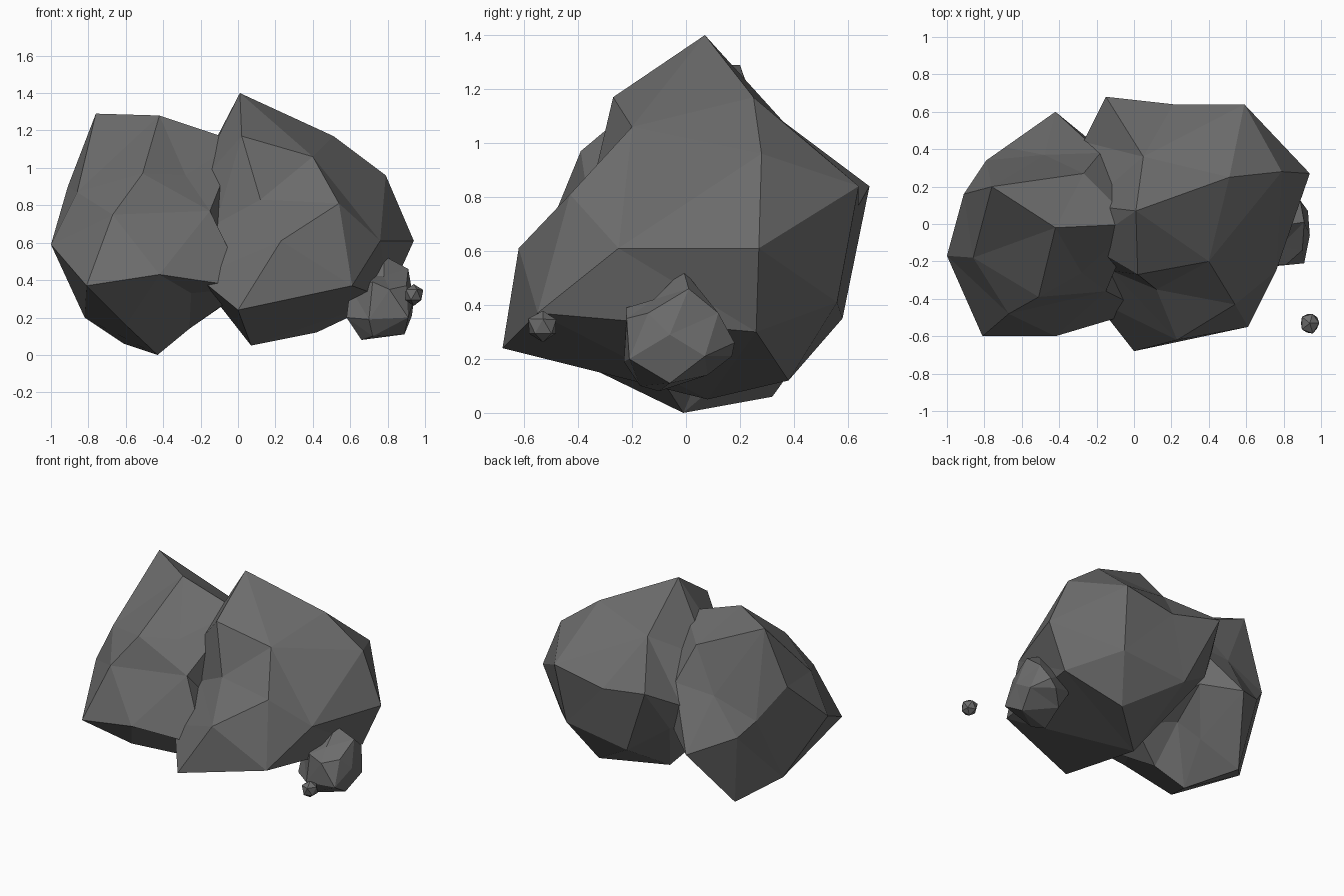
import bpy
import bmesh
import random
from mathutils import Vector

default_cube = bpy.data.objects.get("Cube")
if default_cube:
    bpy.data.objects.remove(default_cube, do_unlink=True)

# One stone colour for everything
stone = bpy.data.materials.new("dark grey stone")
stone.use_nodes = True
grey = (.15, .15, .15, 1)
stone.diffuse_color = grey
shader = stone.node_tree.nodes["Principled BSDF"]
shader.inputs["Base Color"].default_value = grey
shader.inputs["Roughness"].default_value = .9


def finish(name, bm):
    """Turn a bmesh into a flat shaded stone object."""
    bmesh.ops.recalc_face_normals(bm, faces=bm.faces)
    mesh = bpy.data.meshes.new(name)
    bm.to_mesh(mesh)
    bm.free()
    mesh.materials.append(stone)
    rock = bpy.data.objects.new(name, mesh)
    bpy.context.scene.collection.objects.link(rock)
    return rock


def chiselled_rock(name, centre, corners):
    """Join the corners as a ball around the centre, then move each
    one to its true distance, so hollows are kept as well as peaks."""
    bm = bmesh.new()
    centre = Vector(centre)
    true_place = {}
    for corner in map(Vector, corners):
        vert = bm.verts.new((corner - centre).normalized())
        true_place[vert] = corner
    bmesh.ops.convex_hull(bm, input=bm.verts)
    for vert, corner in true_place.items():
        vert.co = corner
    return finish(name, bm)


# Large boulder on the +x side, with the highest peak
chiselled_rock(
    "tall_boulder",
    centre=(.3, 0, .6),
    corners=[
        # crown
        (.01, .07, 1.4), (.02, -.27, 1.17), (.51, .25, 1.17),
        (.4, -.2, 1.06), (.05, .36, 1.08), (.79, .28, .96),
        # girth
        (.94, .27, .61), (.76, -.25, .61), (.54, -.43, .81),
        (.23, -.62, .61), (.59, .64, .84), (-.15, .68, .84),
        (.21, .64, .77), (.12, -.35, .83),
        # side hidden by the other boulder
        (-.25, .1, .9), (-.25, -.11, .87), (-.27, .44, .7),
        (-.12, -.25, .7), (-.2, .47, .53),
        # underside
        (.61, -.55, .37), (0, -.68, .24), (-.22, -.4, .42),
        (.06, .58, .35), (.55, .56, .41), (.8, .26, .3),
        (.42, .38, .12), (.07, .08, .05),
    ],
)

# Large boulder on the -x side, leaning into the tall one
chiselled_rock(
    "wide_boulder",
    centre=(-.45, 0, .6),
    corners=[
        # crown
        (-.76, .2, 1.29), (-.42, -.02, 1.28), (-.27, .27, 1.07),
        (-.51, -.39, .97), (0, 0, 1.14), (-.91, .16, .9),
        # girth
        (-.86, -.18, .87), (-1, -.17, .59), (-.67, -.48, .75),
        (-.79, .34, .69), (-.42, .6, .45), (-.48, .37, .8),
        (-.28, -.26, .96), (-.15, -.36, .77), (-.69, .41, .57),
        (-.18, .38, .82), (-.2, .42, .5),
        # underside
        (-.81, -.6, .37), (-.42, -.6, .43), (.05, -.46, .36),
        (-.82, .08, .2), (-.61, .32, .06), (-.43, -.01, 0),
        (-.6, -.34, .16), (-.35, .25, .22), (-.25, -.35, .33),
        (-.26, -.1, .14), (-.25, .14, .36), (0, 0, .32),
    ],
)

# Medium rock resting against the tall boulder
chiselled_rock(
    "medium_rock",
    centre=(.77, -.03, .27),
    corners=[
        # top
        (.78, -.01, .53), (.91, .01, .46), (.9, -.14, .37),
        (.89, .12, .37), (.6, -.12, .36), (.72, -.22, .39),
        (.78, -.12, .42), (.67, -.08, .43), (.65, .08, .4),
        # sides
        (.94, -.06, .29), (.85, .18, .26), (.8, .17, .21),
        (.62, .1, .28), (.93, .07, .21), (.91, -.21, .2),
        (.7, -.23, .19), (.58, -.15, .2), (.81, -.22, .35),
        # bottom
        (.89, -.06, .11), (.66, -.1, .08), (.72, -.17, .1),
        (.7, .08, .14),
    ],
)

# Small pebble in front
random.seed(4)
bm = bmesh.new()
bmesh.ops.create_icosphere(bm, subdivisions=1, radius=.063)
for v in bm.verts:
    v.co *= random.uniform(.88, 1.05)
    v.co.x *= .92
pebble = finish("pebble", bm)
pebble.location = (.94, -.53, .32)
